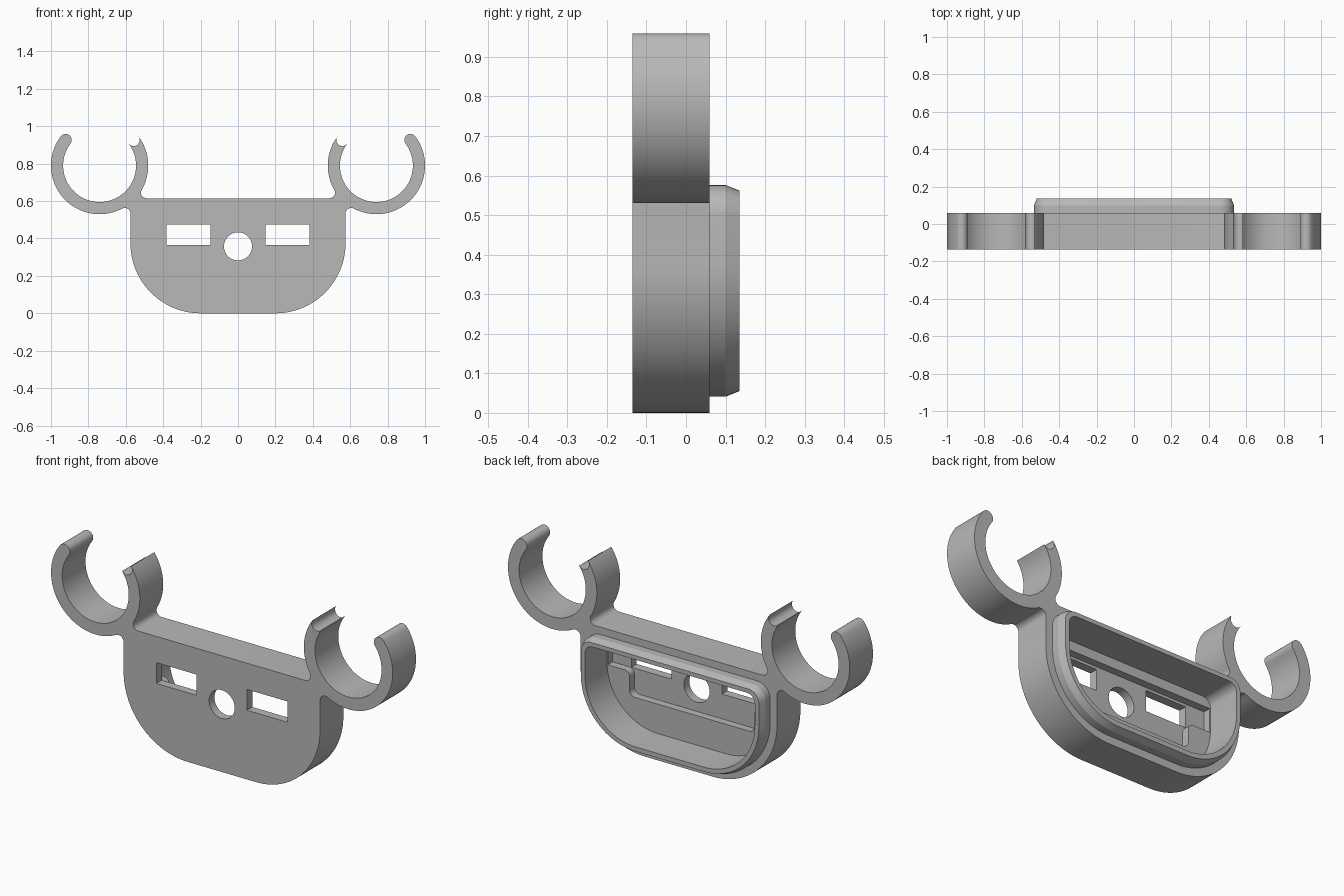
import bpy, bmesh
from math import cos, sin, pi, radians, sqrt, atan2, degrees

cube = bpy.data.objects.get("Cube")
if cube:
    bpy.data.objects.remove(cube, do_unlink=True)

grey = bpy.data.materials.new("plain grey")
grey.use_nodes = True
grey.diffuse_color = (0.48, 0.48, 0.48, 1)
grey.node_tree.nodes["Principled BSDF"].inputs["Base Color"].default_value = (0.48, 0.48, 0.48, 1)

FRONT, BACK, RIM = -0.135, 0.06, 0.135
LEDGE, FLOOR = -0.05, -0.09


def arc(cx, cz, r, a0, a1, n=10):
    """Points on an arc in the x-z plane, angles in degrees."""
    steps = [radians(a0 + (a1 - a0) * i / n) for i in range(n + 1)]
    return [(cx + r * cos(a), cz + r * sin(a)) for a in steps]


def mirrored(half):
    """Close a right-hand half outline with its mirror image."""
    return half + [(-x, z) for x, z in reversed(half)]


def tub(w, z0, z1, low, high):
    """Outline with large lower and small upper corner radii."""
    return mirrored(arc(w - low, z0 + low, low, -90, 0, 24)
                    + arc(w - high, z1 - high, high, 0, 90, 8))


def rect(x0, x1, z0, z1):
    return [(x0, z0), (x1, z0), (x1, z1), (x0, z1)]


def loft(name, sections):
    """Solid through (y, outline) sections, capped at both ends."""
    bm = bmesh.new()
    loops = [[bm.verts.new((x, y, z)) for x, z in pts] for y, pts in sections]
    for a, b in zip(loops, loops[1:]):
        for i in range(len(a)):
            j = (i + 1) % len(a)
            bm.faces.new((a[i], a[j], b[j], b[i]))
    bm.faces.new(loops[0])
    bm.faces.new(loops[-1])
    bmesh.ops.recalc_face_normals(bm, faces=bm.faces)
    mesh = bpy.data.meshes.new(name)
    bm.to_mesh(mesh)
    bm.free()
    mesh.materials.append(grey)
    obj = bpy.data.objects.new(name, mesh)
    bpy.context.collection.objects.link(obj)
    return obj


def combine(target, tool, operation):
    mod = target.modifiers.new(tool.name, 'BOOLEAN')
    mod.operation, mod.solver, mod.object = operation, 'EXACT', tool
    bpy.context.view_layer.objects.active = target
    bpy.ops.object.modifier_apply(modifier=mod.name)
    bpy.data.objects.remove(tool, do_unlink=True)


# Body and open clip rings share one outline with blended joints
W, TOP, CORNER = 0.575, 0.615, 0.375
CX, CZ, OUT, INN, FIL = 0.74, 0.79, 0.26, 0.195, 0.03
MID, TIP = (OUT + INN) / 2, (OUT - INN) / 2
OPEN = 36.9
reach = OUT + FIL
fx = W + FIL
fz = CZ - sqrt(reach ** 2 - (CX - fx) ** 2)
gz = TOP + FIL
gx = CX - sqrt(reach ** 2 - (CZ - gz) ** 2)
low_angle = degrees(atan2(fz - CZ, fx - CX))
top_angle = degrees(atan2(gz - CZ, gx - CX)) + 360


def on_ring(angle):
    return CX + MID * cos(radians(angle)), CZ + MID * sin(radians(angle))


half = arc(W - CORNER, CORNER, CORNER, -90, 0, 28)
half += arc(fx, fz, FIL, 180, low_angle + 180, 8)
half += arc(CX, CZ, OUT, low_angle, OPEN, 40)
half += arc(*on_ring(OPEN), TIP, OPEN, OPEN + 180, 12)[1:-1]
half += arc(CX, CZ, INN, OPEN, -180 - OPEN, 56)
half += arc(*on_ring(180 - OPEN), TIP, -OPEN, -OPEN - 180, 12)[1:-1][::1]
half += arc(CX, CZ, OUT, 180 - OPEN, top_angle, 20)
half += arc(gx, gz, FIL, top_angle - 180, -90, 8)
body = loft("clip_bracket_body", [(FRONT, mirrored(half)), (BACK, mirrored(half))])

# Raised rim on the back with a chamfered edge
rim = loft("rim", [(0, tub(0.535, 0.041, 0.576, 0.335, 0.075)),
                   (0.1, tub(0.535, 0.041, 0.576, 0.335, 0.075)),
                   (RIM, tub(0.521, 0.055, 0.562, 0.321, 0.061))])
combine(body, rim, 'UNION')

# Hollow interior
cavity = tub(0.497, 0.079, 0.54, 0.297, 0.045)
combine(body, loft("cavity", [(LEDGE, cavity), (0.2, cavity)]), 'DIFFERENCE')

# Deeper recess, wider above the rounded side shoulders
step, base, shoulder, r = 0.365, 0.235, 0.365, 0.03
recess = mirrored(arc(step - r, base + r, r, -90, 0, 6)
                  + arc(step + r, shoulder - r, r, 180, 90, 6)
                  + [(0.493, shoulder), (0.493, 0.49)])
combine(body, loft("recess", [(FLOOR, recess), (0, recess)]), 'DIFFERENCE')

# Two slots and a round hole through the front wall
for side in (-1, 1):
    slot = rect(*sorted((side * 0.147, side * 0.383)), 0.366, 0.476)
    combine(body, loft("slot", [(-0.2, slot), (0.01, slot)]), 'DIFFERENCE')
hole = arc(0, 0.358, 0.075, 0, 360, 40)[:-1]
combine(body, loft("hole", [(-0.2, hole), (0.01, hole)]), 'DIFFERENCE')

# Smooth curved walls, keep edges crisp
bpy.ops.object.select_all(action='DESELECT')
body.select_set(True)
bpy.context.view_layer.objects.active = body
bpy.ops.object.shade_smooth_by_angle(angle=radians(20))
